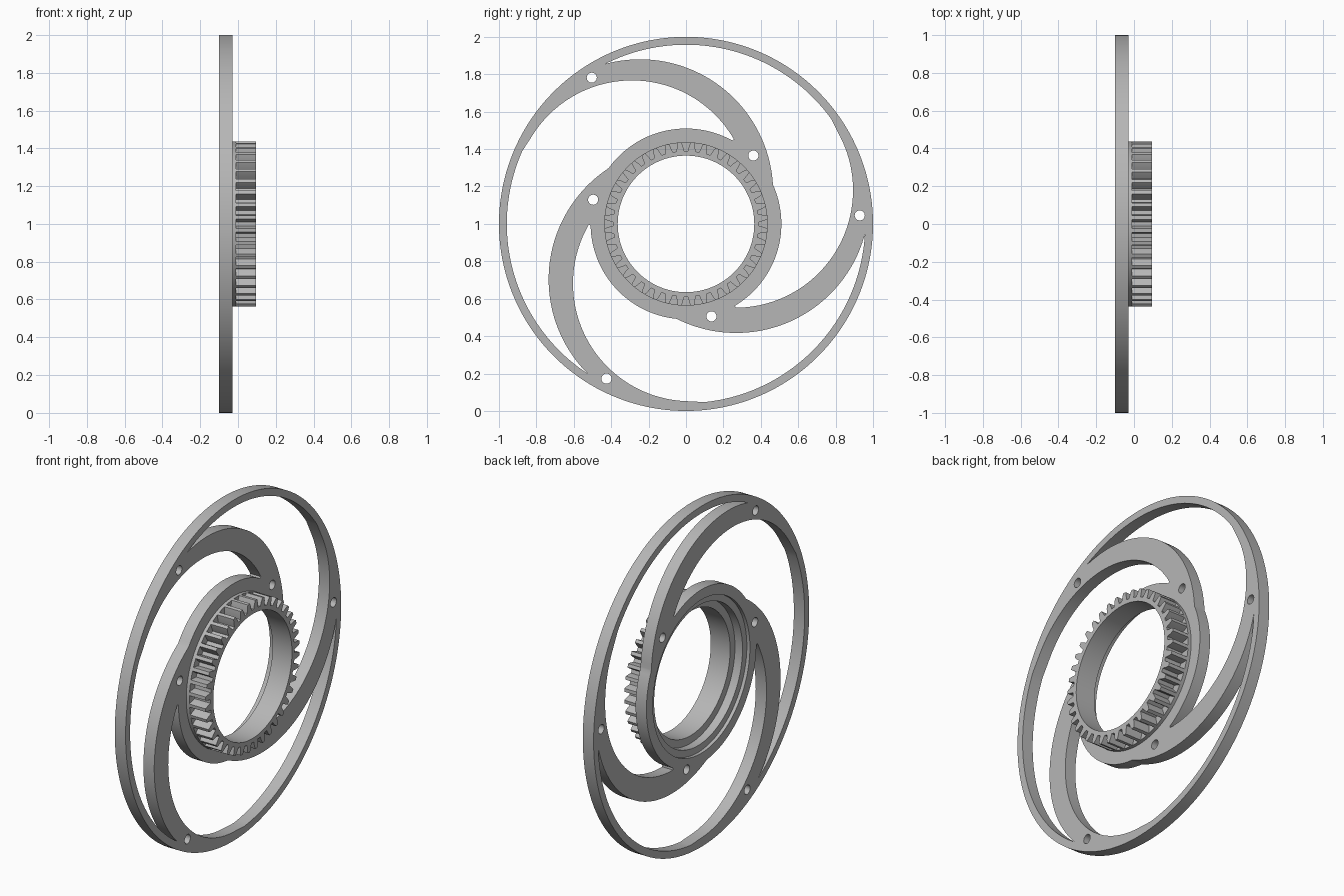
import bpy, bmesh
from math import cos, sin, radians, pi
from mathutils import Matrix

if "Cube" in bpy.data.objects:
    bpy.data.objects.remove(bpy.data.objects["Cube"], do_unlink=True)

grey = bpy.data.materials.new("light grey")
grey.use_nodes = True
colour = (0.47, 0.47, 0.47, 1)
grey.diffuse_color = colour
grey.node_tree.nodes["Principled BSDF"].inputs["Base Color"].default_value = colour

# Profile plane is (y, z); extrusion runs along x; wheel axis at z = 1
TO_WORLD = Matrix(((0, 0, 1, 0), (1, 0, 0, 0), (0, 1, 0, 1), (0, 0, 0, 1)))


def arc(r, a0, a1, n, centre=(0, 0)):
    angles = [radians(a0 + (a1 - a0) * i / n) for i in range(n + 1)]
    return [(centre[0] + r * cos(a), centre[1] + r * sin(a)) for a in angles]


def circle(r, n=160, centre=(0, 0)):
    return arc(r, 0, 360, n, centre)[:-1]


def turn(points, degrees):
    c, s = cos(radians(degrees)), sin(radians(degrees))
    return [(c * u - s * v, s * u + c * v) for u, v in points]


def extrude(name, loops, x0, x1):
    """Extrude an outline with holes between two x positions."""
    curve = bpy.data.curves.new(name, 'CURVE')
    curve.dimensions = '2D'
    curve.fill_mode = 'BOTH'
    curve.extrude = (x1 - x0) / 2
    for loop in loops:
        spline = curve.splines.new('POLY')
        spline.points.add(len(loop) - 1)
        for p, (u, v) in zip(spline.points, loop):
            p.co = (u, v, 0, 1)
        spline.use_cyclic_u = True
    temp = bpy.data.objects.new(name + "_outline", curve)
    bpy.context.collection.objects.link(temp)
    bpy.context.view_layer.update()
    deps = bpy.context.evaluated_depsgraph_get()
    mesh = bpy.data.meshes.new_from_object(temp.evaluated_get(deps))
    bpy.data.objects.remove(temp, do_unlink=True)

    bm = bmesh.new()
    bm.from_mesh(mesh)
    bmesh.ops.remove_doubles(bm, verts=bm.verts, dist=1e-5)
    bm.transform(Matrix.Translation(((x0 + x1) / 2, 0, 0)) @ TO_WORLD)
    bmesh.ops.recalc_face_normals(bm, faces=bm.faces)
    bm.to_mesh(mesh)
    bm.free()
    mesh.name = name
    mesh.materials.clear()
    mesh.materials.append(grey)
    obj = bpy.data.objects.new(name, mesh)
    bpy.context.collection.objects.link(obj)
    bpy.ops.object.select_all(action='DESELECT')
    obj.select_set(True)
    bpy.context.view_layer.objects.active = obj
    bpy.ops.object.shade_smooth_by_angle(angle=radians(25))
    return obj


# Opening between two swept arms: rim, arm inner edge, hub, arm outer edge
window = (arc(0.958, 117.5, 36, 40)
          + arc(0.629, 27, -90, 50, (0.264, 0.181))
          + arc(0.51, -59, 24, 36)
          + arc(0.712, 4, 105, 50, (-0.246, 0.168)))

# Wheel plate: rim, three swept arms and hub, with bolt holes
loops = [circle(1, 200), circle(0.45)]
for k in range(3):
    loops.append(turn(window, 120 * k))
    for r, a in ((0.93, 122.8), (0.513, 45.4)):
        c = radians(a + 120 * k)
        loops.append(circle(0.027, 24, (r * cos(c), r * sin(c))))
extrude("wheel_plate", loops, -0.1, -0.03)

# Stepped seat inside the hub
extrude("hub_seat", [circle(0.45), circle(0.41)], -0.08, -0.03)

# Flange behind the teeth
extrude("gear_flange", [circle(0.437), circle(0.365)], -0.031, -0.01)

# Toothed ring
TEETH = 40
pitch = 2 * pi / TEETH
gear = []
for t in range(TEETH):
    for r, f in ((0.39, -0.33), (0.417, -0.24), (0.437, -0.14),
                 (0.437, 0.14), (0.417, 0.24), (0.39, 0.33)):
        a = (t + 0.5 + f) * pitch
        gear.append((r * cos(a), r * sin(a)))
extrude("gear_ring", [gear, circle(0.365)], -0.01, 0.095)
